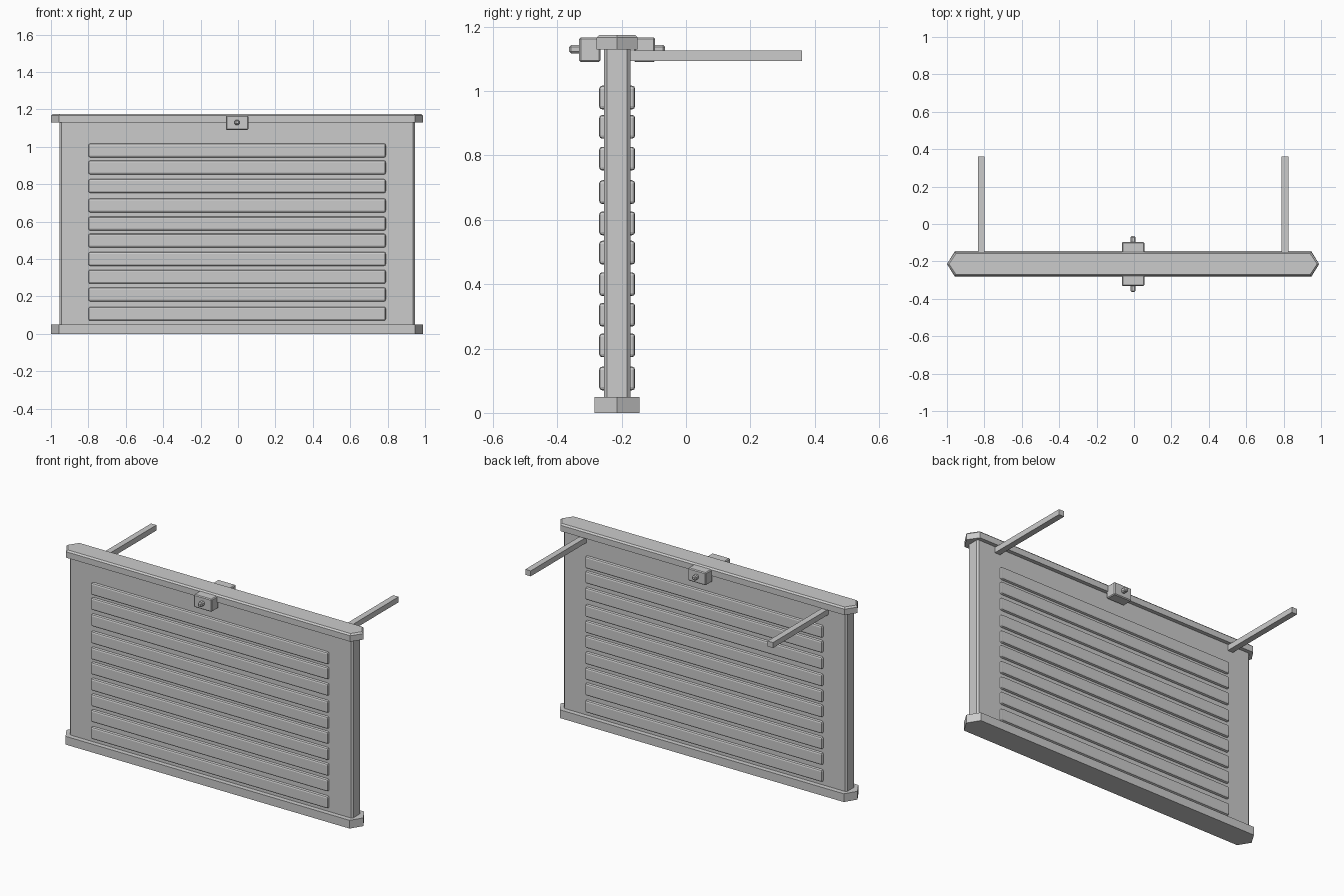
import bpy
import bmesh

cube = bpy.data.objects.get("Cube")
if cube:
    bpy.data.objects.remove(cube, do_unlink=True)

CX, CY = -0.005, -0.214  # centre of the barrier body

grey = bpy.data.materials.new("light_grey")
grey.use_nodes = True
colour = (0.6, 0.6, 0.6, 1)
grey.diffuse_color = colour
grey.node_tree.nodes["Principled BSDF"].inputs["Base Color"].default_value = colour


def finish(name, bm, bevel=0, segments=1):
    bmesh.ops.recalc_face_normals(bm, faces=bm.faces)
    mesh = bpy.data.meshes.new(name)
    bm.to_mesh(mesh)
    bm.free()
    mesh.materials.append(grey)
    obj = bpy.data.objects.new(name, mesh)
    bpy.context.collection.objects.link(obj)
    if bevel:
        mod = obj.modifiers.new("edge_bevel", 'BEVEL')
        mod.width, mod.segments = bevel, segments
        mod.limit_method = 'ANGLE'
    return obj


def box(name, x, y, z, bevel=0, segments=1):
    """Box from (low, high) ranges on each axis."""
    bm = bmesh.new()
    bmesh.ops.create_cube(bm, size=1)
    for v in bm.verts:
        for i, (low, high) in enumerate((x, y, z)):
            v.co[i] = low if v.co[i] < 0 else high
    return finish(name, bm, bevel, segments)


def prism(name, outline, axis, low, high, bevel_top=0):
    """Outline extruded along an axis, optionally chamfered round the top."""
    bm = bmesh.new()
    place = {'X': lambda a, b: (low, a, b), 'Z': lambda a, b: (a, b, low)}[axis]
    face = bm.faces.new([bm.verts.new(place(a, b)) for a, b in outline])
    new = bmesh.ops.extrude_face_region(bm, geom=[face])["geom"]
    shift = (high - low, 0, 0) if axis == 'X' else (0, 0, high - low)
    bmesh.ops.translate(bm, vec=shift, verts=[g for g in new if isinstance(g, bmesh.types.BMVert)])
    if bevel_top:
        rim = [e for e in bm.edges if all(abs(v.co.z - high) < 1e-5 for v in e.verts)]
        bmesh.ops.bevel(bm, geom=rim, offset=bevel_top, segments=1, affect='EDGES', profile=0.5)
    return finish(name, bm)


def rail(name, half, low, high, bevel_top=0):
    """Rail with pointed ends."""
    outline = [(CX + sx, CY + sy) for sx, sy in (
        (-0.995, 0), (-0.952, -half), (0.952, -half),
        (0.995, 0), (0.952, half), (-0.952, half))]
    return prism(name, outline, 'Z', low, high, bevel_top)


# Panel with chamfered upright edges
w, d, c = 0.95, 0.041, 0.01
prism("panel", [(CX - w, CY - d + c), (CX - w + c, CY - d), (CX + w - c, CY - d),
                (CX + w, CY - d + c), (CX + w, CY + d - c), (CX + w - c, CY + d),
                (CX - w + c, CY + d), (CX - w, CY + d - c)], 'Z', 0.04, 1.14)

# Top and bottom rails
rail("bottom_rail", 0.07, 0, 0.05)
rail("top_rail", 0.064, 1.13, 1.175, 0.009)

# Raised slats showing on both faces
heights = (0.107, 0.21, 0.305, 0.4, 0.498, 0.589, 0.686, 0.79, 0.889, 0.98)
for i, z in enumerate(heights):
    box(f"slat_{i + 1}", (CX - 0.795, CX + 0.795), (CY - 0.056, CY + 0.056),
        (z - 0.037, z + 0.037), 0.01, 2)

# Clamp straddling the top rail
profile = [(-0.118, 1.09), (-0.118, 1.167), (0.118, 1.167), (0.118, 1.09),
           (0.052, 1.09), (0.052, 1.135), (-0.052, 1.135), (-0.052, 1.09)]
clamp = prism("clamp", [(CY + y, z) for y, z in profile], 'X', CX - 0.06, CX + 0.06)
mod = clamp.modifiers.new("edge_bevel", 'BEVEL')
mod.width, mod.segments = 0.005, 1

# Bolts, supports
for side, label in ((-1, "front"), (1, "back")):
    ys = sorted((CY + side * 0.1, CY + side * 0.149))
    box(f"{label}_bolt", (CX - 0.013, CX + 0.013), ys, (1.117, 1.143), 0.006)
for side, label in ((-1, "right"), (1, "left")):
    x = CX + side * 0.812
    box(f"{label}_support_arm", (x - 0.018, x + 0.018), (-0.2, 0.36), (1.093, 1.126))
